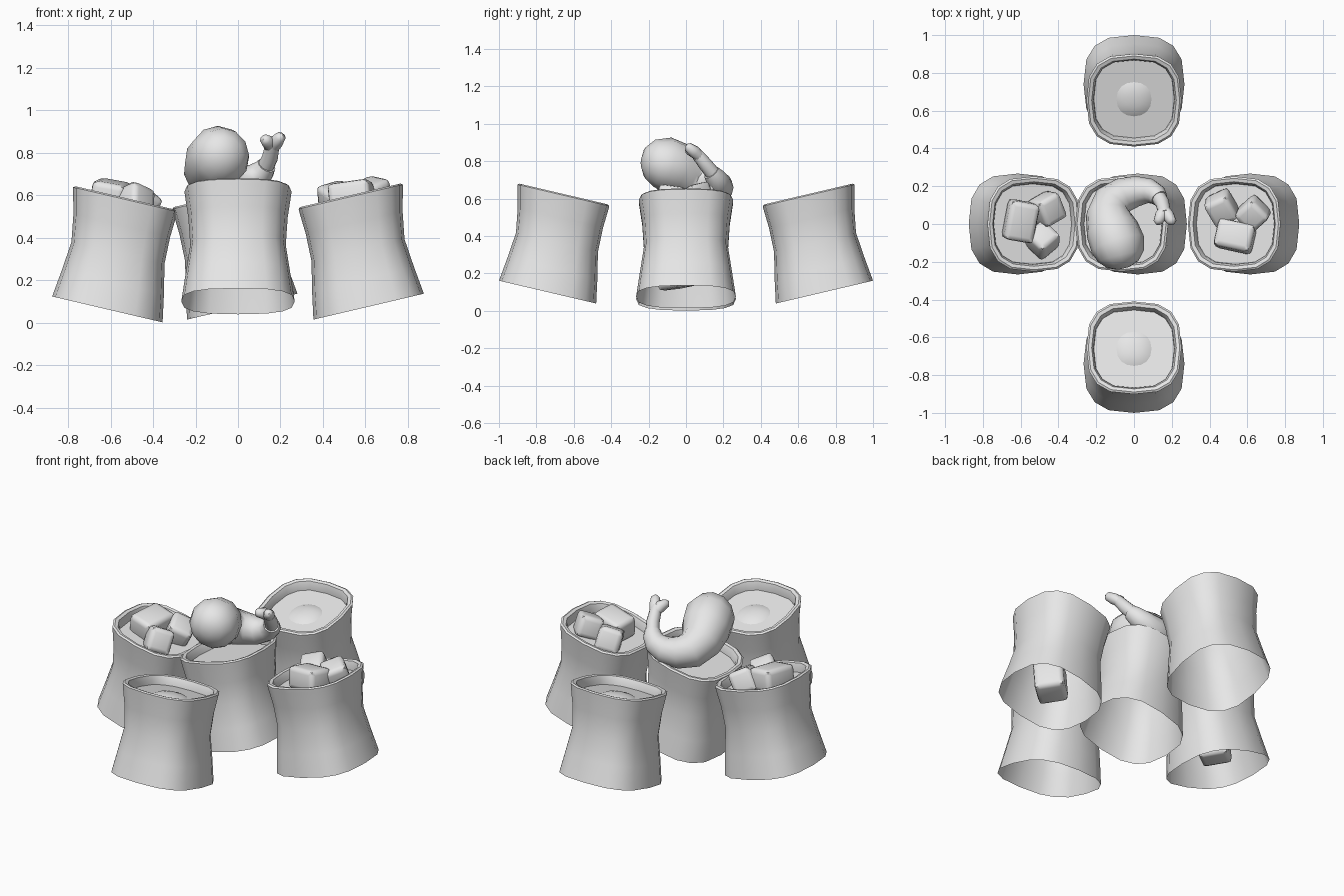
import bpy, bmesh, math
from mathutils import Vector, Matrix, Euler

if "Cube" in bpy.data.objects:
    bpy.data.objects.remove(bpy.data.objects["Cube"])

grey = bpy.data.materials.new("light_grey")
grey.diffuse_color = (0.8, 0.8, 0.8, 1)
grey.use_nodes = True
grey.node_tree.nodes["Principled BSDF"].inputs["Base Color"].default_value = grey.diffuse_color
SIDES = 16


def finish(name, bm, angle=40):
    bmesh.ops.recalc_face_normals(bm, faces=bm.faces)
    me = bpy.data.meshes.new(name)
    bm.to_mesh(me)
    bm.free()
    me.materials.append(grey)
    me.shade_smooth()
    me.set_sharp_from_angle(angle=math.radians(angle))
    ob = bpy.data.objects.new(name, me)
    bpy.context.collection.objects.link(ob)
    return ob


def loft(name, rings, caps=(False, False), angle=40):
    """Skin a list of equal-length point rings."""
    bm = bmesh.new()
    vr = [[bm.verts.new(p) for p in r] for r in rings]
    n = len(vr[0])
    for a, b in zip(vr, vr[1:]):
        for i in range(n):
            j = (i + 1) % n
            bm.faces.new((a[i], a[j], b[j], b[i]))
    if caps[0]:
        bm.faces.new(vr[0][::-1])
    if caps[1]:
        bm.faces.new(vr[-1])
    return finish(name, bm, angle)


def squircle(r, w, off, m, power=2.8):
    pts = []
    for i in range(SIDES):
        t = 2 * math.pi * i / SIDES
        c, s = math.cos(t), math.sin(t)
        x = math.copysign(abs(c) ** (2 / power), c) * r
        y = math.copysign(abs(s) ** (2 / power), s) * r
        pts.append(m @ Vector((x + off, y, w)))
    return pts


def tube(name, path, sides=12):
    """Round tube through (x, y, z, radius) points."""
    P = [Vector(p[:3]) for p in path]
    rings, side = [], Vector((0, 0, 1))
    for i, p in enumerate(P):
        d = (P[min(i + 1, len(P) - 1)] - P[max(i - 1, 0)]).normalized()
        side = (side - d * side.dot(d)).normalized()
        up = d.cross(side)
        r = path[i][3]
        rings.append([p + r * (side * math.cos(t) + up * math.sin(t))
                      for t in (2 * math.pi * k / sides for k in range(sides))])
    return loft(name, rings, (True, True), 60)


def block(name, loc, size, rot):
    bm = bmesh.new()
    m = Matrix.LocRotScale(Vector(loc), Euler([math.radians(a) for a in rot]), Vector(size))
    bmesh.ops.create_cube(bm, size=1, matrix=m)
    bmesh.ops.bevel(bm, geom=bm.edges[:], offset=0.028, segments=2, profile=0.6, affect='EDGES')
    return finish(name, bm, 60)


# Open-bottomed cups leaning inward: (height, radius, outward offset)
WALL = [(0, .267, 0), (.13, .247, .004), (.27, .225, .012), (.40, .234, .024),
        (.505, .250, .034), (.523, .252, .036), (.530, .242, .036),
        (.526, .224, .036), (.50, .214, .034), (.465, .212, .031)]
CUPS = [("right", 0, (.615, 0, .075)), ("left", 180, (-.615, 0, .062)),
        ("back", 90, (0, .74, .10)), ("front", 270, (0, -.74, .10)),
        ("center", 0, (.02, 0, .075))]
for label, phi, base in CUPS:
    m = (Matrix.Translation(base) @ Matrix.Rotation(math.radians(phi), 4, 'Z')
         @ Matrix.Rotation(math.radians(-13.2), 4, 'Y'))
    loft(label + "_cup", [squircle(r, w, o, m) for w, r, o in WALL])
    # flat filling just under the rim
    loft(label + "_filling", [squircle(.213, .475, .031, m), squircle(.05, .475, .031, m)],
         (False, True))
    # barely surfacing lump
    if label in ("front", "back"):
        loft(label + "_lump", [squircle(r, w, .03, m, 2.2) for r, w in
             ((.095, .474), (.075, .484), (.04, .492), (.012, .494))], (False, True), 60)

# Blocks floating in the side cups, plus one sunken block each
BLOCKS = [
    ("left_block_long", (-.60, .015, .60), (.16, .21, .13), (5, 10, -10)),
    ("left_block_back", (-.46, .08, .565), (.14, .15, .14), (20, 25, 30)),
    ("left_block_front", (-.485, -.085, .565), (.14, .14, .14), (-20, 20, 40)),
    ("left_block_sunken", (-.60, -.02, .23), (.17, .17, .2), (5, 8, 40)),
    ("right_block_back", (.465, .085, .575), (.14, .15, .14), (20, -15, 25)),
    ("right_block_outer", (.63, .055, .605), (.14, .14, .13), (10, -20, 42)),
    ("right_block_long", (.535, -.065, .595), (.20, .15, .13), (-8, -8, -12)),
    ("right_block_sunken", (.57, -.05, .22), (.17, .17, .2), (5, -8, 40)),
]
for b in BLOCKS:
    block(*b)

# Curled body rising out of the middle cup, thick front end to thin tail
tube("curled_body", [
    (-.055, -.235, .79, .03), (-.06, -.215, .79, .085), (-.07, -.17, .79, .125),
    (-.085, -.11, .785, .145), (-.115, -.03, .755, .14), (-.135, .05, .71, .12),
    (-.115, .115, .675, .105), (-.055, .155, .66, .092), (.02, .175, .66, .08),
    (.085, .175, .685, .065), (.12, .155, .715, .055), (.135, .135, .74, .045)])
tube("tail_stem", [(.125, .15, .725, .04), (.15, .11, .775, .038), (.16, .07, .825, .034),
                   (.165, .05, .85, .03)])
for side, end in (("inner", (.128, .012, .862)), ("outer", (.2, .012, .875))):
    tube("tail_fin_" + side, [(.16, .08, .815, .026), ((.16 + end[0]) / 2, .045, .85, .034),
                              (*end, .026), (end[0], end[1] - .012, end[2] + .008, .012)], 10)
